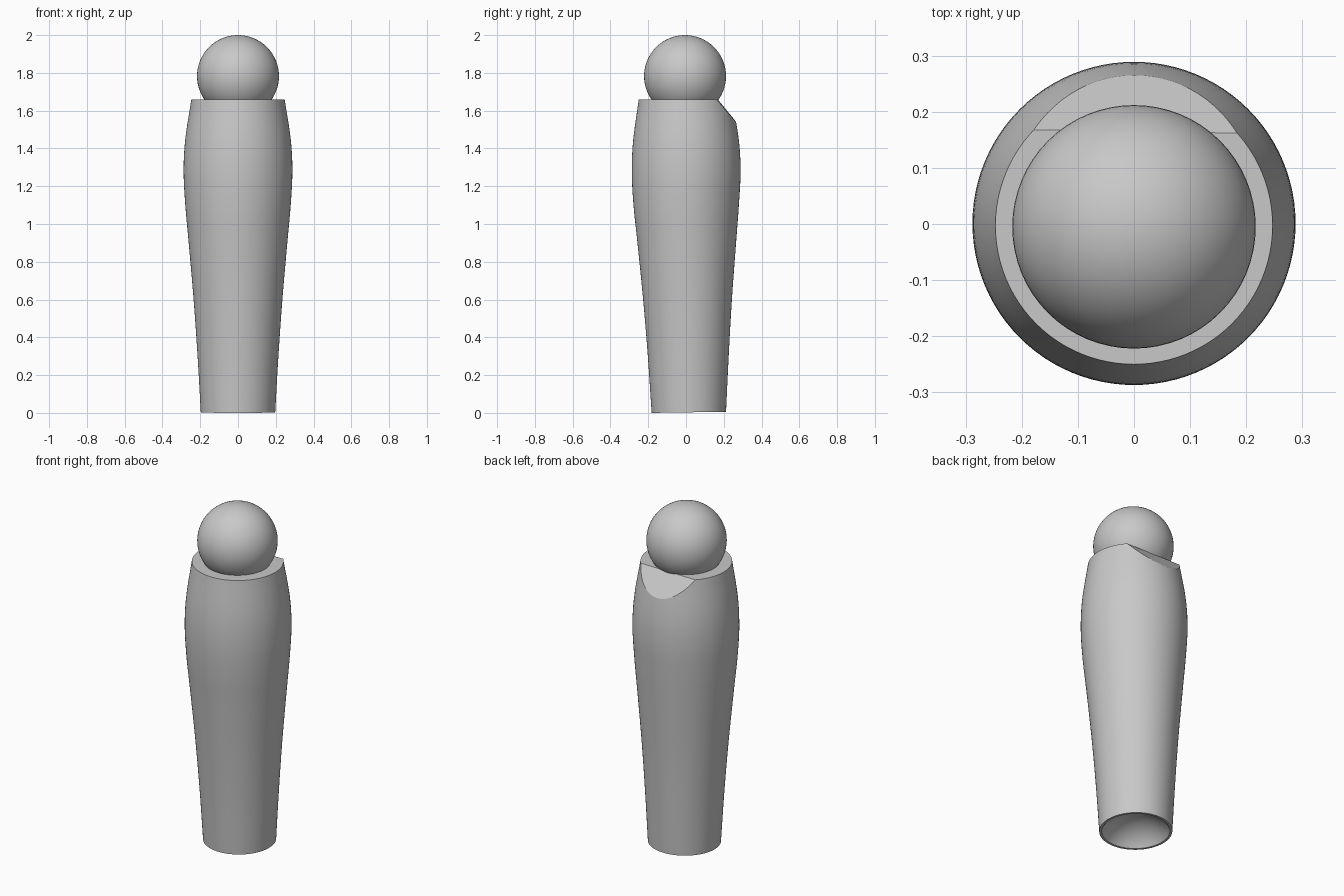
import bpy, bmesh, math
from mathutils import Vector

cube = bpy.data.objects.get("Cube")
if cube:
    bpy.data.objects.remove(cube)

SIDES = 96
BALL_R = 0.217

grey = bpy.data.materials.new("plain_grey")
grey.use_nodes = True
colour = (0.58, 0.58, 0.58, 1)
grey.diffuse_color = colour
grey.node_tree.nodes["Principled BSDF"].inputs["Base Color"].default_value = colour


def smooth_profile(pts, steps=6):
    """Catmull-Rom curve through (z, radius, centre y) points."""
    pts = [Vector(p) for p in pts]
    ext = [2 * pts[0] - pts[1]] + pts + [2 * pts[-1] - pts[-2]]
    out = []
    for a, b, c, d in zip(ext, ext[1:], ext[2:], ext[3:]):
        for i in range(steps):
            t = i / steps
            out.append(0.5 * (2 * b + (c - a) * t + (2 * a - 5 * b + 4 * c - d) * t ** 2
                              + (3 * b - a - 3 * c + d) * t ** 3))
    return out + [pts[-1]]


def add_ring(bm, z, r, cy, tilt=0.0):
    ring = []
    for i in range(SIDES):
        a = math.tau * i / SIDES
        y = r * math.sin(a)
        ring.append(bm.verts.new((r * math.cos(a), cy + y, z + tilt * (y + 0.2))))
    return ring


def finish(obj):
    obj.data.materials.append(grey)
    bpy.ops.object.select_all(action='DESELECT')
    obj.select_set(True)
    bpy.context.view_layer.objects.active = obj
    bpy.ops.object.shade_smooth_by_angle(angle=math.radians(30))


# Limb shell: socket dome inside the bottom, then the outer wall up to the rim
bm = bmesh.new()
base_y, base_tilt = 0.015, 0.015
socket_r, mouth_r = 0.22, 0.184
mouth_angle = math.asin(mouth_r / socket_r)
drop = socket_r * math.cos(mouth_angle)
rings = []
for i in range(1, 13):
    a = mouth_angle * i / 12
    rings.append(add_ring(bm, socket_r * math.cos(a) - drop,
                          socket_r * math.sin(a), base_y, base_tilt))
outline = [(0, 0.197, base_y), (0.3, 0.214, 0.012), (0.6, 0.235, 0.008),
           (0.9, 0.261, 0.004), (1.1, 0.279, 0.001), (1.28, 0.288, 0.001),
           (1.45, 0.279, 0), (1.66, 0.247, -0.003)]
for z, r, cy in smooth_profile(outline):
    rings.append(add_ring(bm, z, r, cy, base_tilt * max(0, 1 - z / 0.3)))
for low, high in zip(rings, rings[1:]):
    for i in range(SIDES):
        j = (i + 1) % SIDES
        bm.faces.new((low[i], low[j], high[j], high[i]))
bm.faces.new(rings[0])
bm.faces.new(rings[-1])
bmesh.ops.recalc_face_normals(bm, faces=bm.faces[:])

# Slanted flat cut at the back of the rim
normal = Vector((0.365, -0.006, 0)).cross(Vector((0, 0.1, -0.12)))
if normal.z < 0:
    normal.negate()
bmesh.ops.bisect_plane(bm, geom=bm.verts[:] + bm.edges[:] + bm.faces[:],
                       plane_co=(0, 0.165, 1.66), plane_no=normal, clear_outer=True)
bmesh.ops.holes_fill(bm, edges=[e for e in bm.edges if e.is_boundary], sides=0)
bmesh.ops.recalc_face_normals(bm, faces=bm.faces[:])
mesh = bpy.data.meshes.new("limb_shell")
bm.to_mesh(mesh)
bm.free()
shell = bpy.data.objects.new("limb_shell", mesh)
bpy.context.collection.objects.link(shell)
finish(shell)

# Joint ball seated in the top
bpy.ops.mesh.primitive_uv_sphere_add(segments=64, ring_count=32, radius=BALL_R,
                                     location=(0, -0.005, 2 - BALL_R))
ball = bpy.context.object
ball.name = "joint_ball"
finish(ball)
